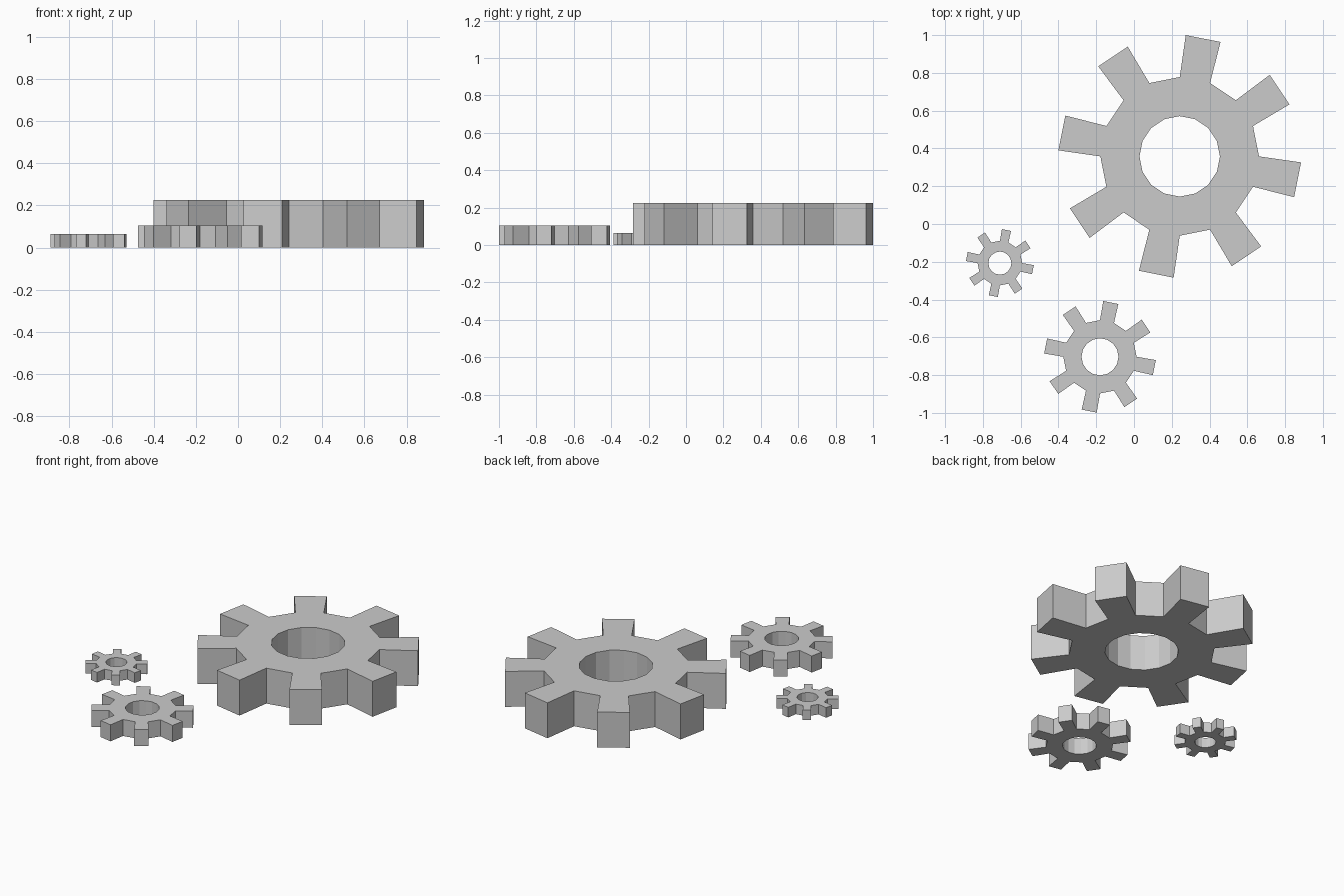
import bpy
import bmesh
from math import cos, sin, pi, radians

cube = bpy.data.objects.get("Cube")
if cube:
    bpy.data.objects.remove(cube, do_unlink=True)

# Single plain material
grey = bpy.data.materials.new("light_grey")
grey.use_nodes = True
colour = (0.6, 0.6, 0.6, 1.0)
grey.diffuse_color = colour
grey.node_tree.nodes["Principled BSDF"].inputs["Base Color"].default_value = colour

TEETH = 8
SIDES = TEETH * 2
STEP = 2 * pi / SIDES


def make_gear(name, centre, hole, root, tip, height, tip_half_angle):
    """Flat faceted ring; every second outer side carries a tooth."""
    bm = bmesh.new()

    def point(radius, angle):
        return bm.verts.new((radius * cos(angle), radius * sin(angle), 0))

    inner = [point(hole, i * STEP) for i in range(SIDES)]
    outer = [point(root, i * STEP) for i in range(SIDES)]
    for i in range(SIDES):
        j = (i + 1) % SIDES
        # Ring segment
        bm.faces.new((inner[i], outer[i], outer[j], inner[j]))
        # Tooth
        if i % 2:
            middle = (i + 0.5) * STEP
            a = point(tip, middle - tip_half_angle)
            b = point(tip, middle + tip_half_angle)
            bm.faces.new((outer[i], a, b, outer[j]))

    # Thickness
    result = bmesh.ops.extrude_face_region(bm, geom=bm.faces[:], use_keep_orig=True)
    top = [g for g in result["geom"] if isinstance(g, bmesh.types.BMVert)]
    bmesh.ops.translate(bm, verts=top, vec=(0, 0, height))
    bmesh.ops.recalc_face_normals(bm, faces=bm.faces[:])

    mesh = bpy.data.meshes.new(name)
    bm.to_mesh(mesh)
    bm.free()
    mesh.materials.append(grey)
    gear = bpy.data.objects.new(name, mesh)
    gear.location = (*centre, 0)
    bpy.context.collection.objects.link(gear)
    return gear


make_gear("large_gear", (0.242, 0.358), 0.213, 0.42, 0.643, 0.225, radians(8.4))
make_gear("medium_gear", (-0.18, -0.703), 0.098, 0.194, 0.296, 0.105, radians(7.9))
make_gear("small_gear", (-0.71, -0.207), 0.061, 0.118, 0.18, 0.064, radians(7.8))
